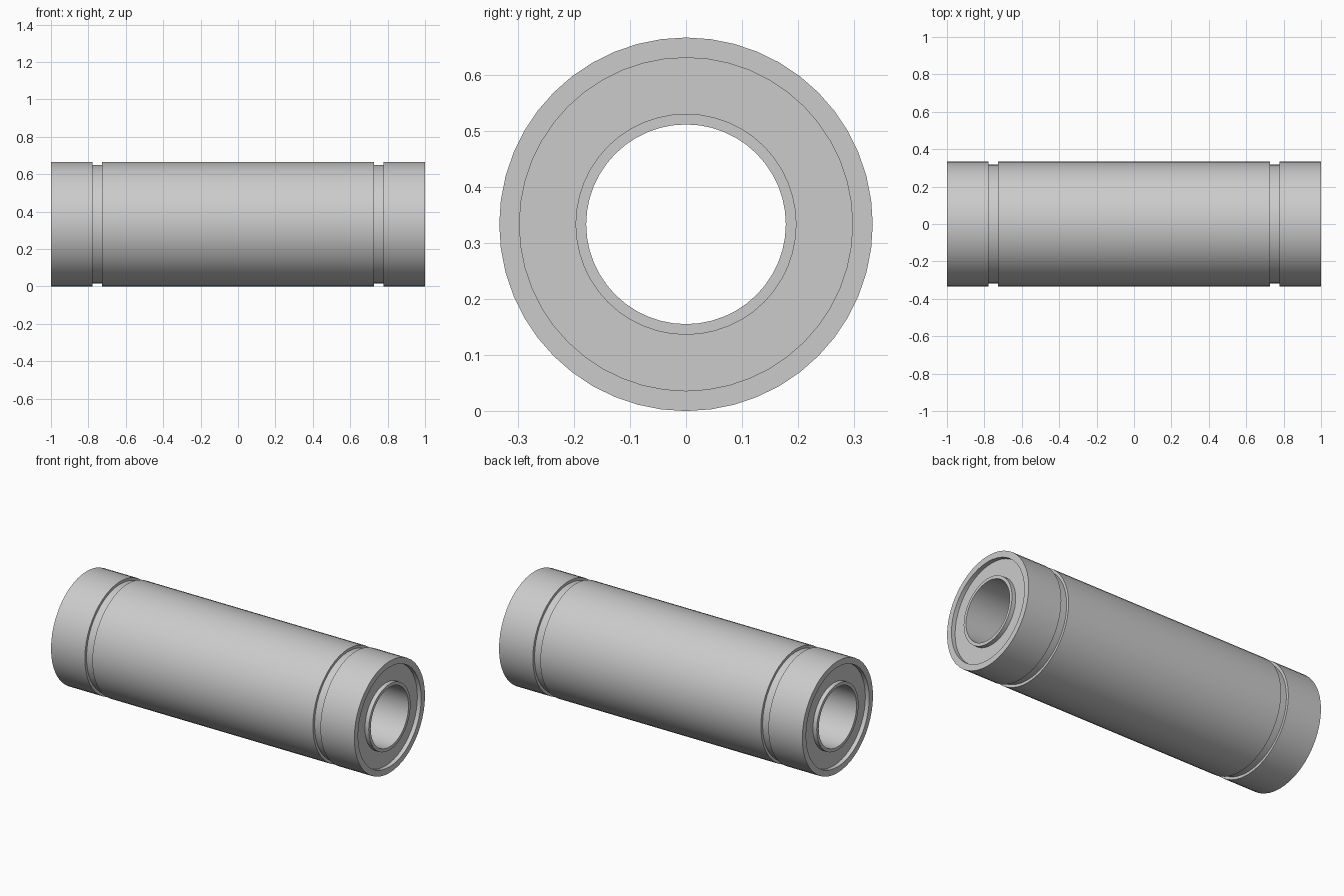
import bpy
import bmesh
from math import pi, radians
from mathutils import Matrix, Vector

cube = bpy.data.objects.get("Cube")
if cube:
    bpy.data.objects.remove(cube, do_unlink=True)

SEGMENTS = 48
RADIUS = 0.333

steel = bpy.data.materials.new("light_grey_steel")
steel.use_nodes = True
steel.diffuse_color = (0.6, 0.6, 0.6, 1)
steel.node_tree.nodes["Principled BSDF"].inputs["Base Color"].default_value = (0.6, 0.6, 0.6, 1)


def lathe(name, profile):
    """Revolve a closed (x, radius) profile about the bearing axis."""
    bm = bmesh.new()
    rings = []
    for i in range(SEGMENTS):
        turn = Matrix.Rotation(2 * pi * i / SEGMENTS, 3, 'X')
        rings.append([bm.verts.new(turn @ Vector((x, 0, r))) for x, r in profile])
    count = len(profile)
    for i in range(SEGMENTS):
        a, b = rings[i], rings[(i + 1) % SEGMENTS]
        for j in range(count):
            k = (j + 1) % count
            bm.faces.new((a[j], a[k], b[k], b[j]))
    bmesh.ops.recalc_face_normals(bm, faces=bm.faces)
    mesh = bpy.data.meshes.new(name)
    bm.to_mesh(mesh)
    bm.free()
    mesh.materials.append(steel)
    obj = bpy.data.objects.new(name, mesh)
    obj.location.z = RADIUS
    bpy.context.collection.objects.link(obj)
    bpy.ops.object.select_all(action='DESELECT')
    obj.select_set(True)
    bpy.context.view_layer.objects.active = obj
    bpy.ops.object.shade_smooth_by_angle(angle=radians(30))
    return obj


# Half profile: outer wall with ring groove, end rim, recessed seal face, inner lip, bore
half = [(0.727, RADIUS), (0.727, 0.317), (0.777, 0.317), (0.777, RADIUS),
        (1.0, RADIUS), (1.0, 0.297), (0.975, 0.297), (0.975, 0.197),
        (1.0, 0.197), (1.0, 0.178)]
mirrored = [(-x, r) for x, r in reversed(half)]
lathe("bearing_sleeve", half + mirrored)
